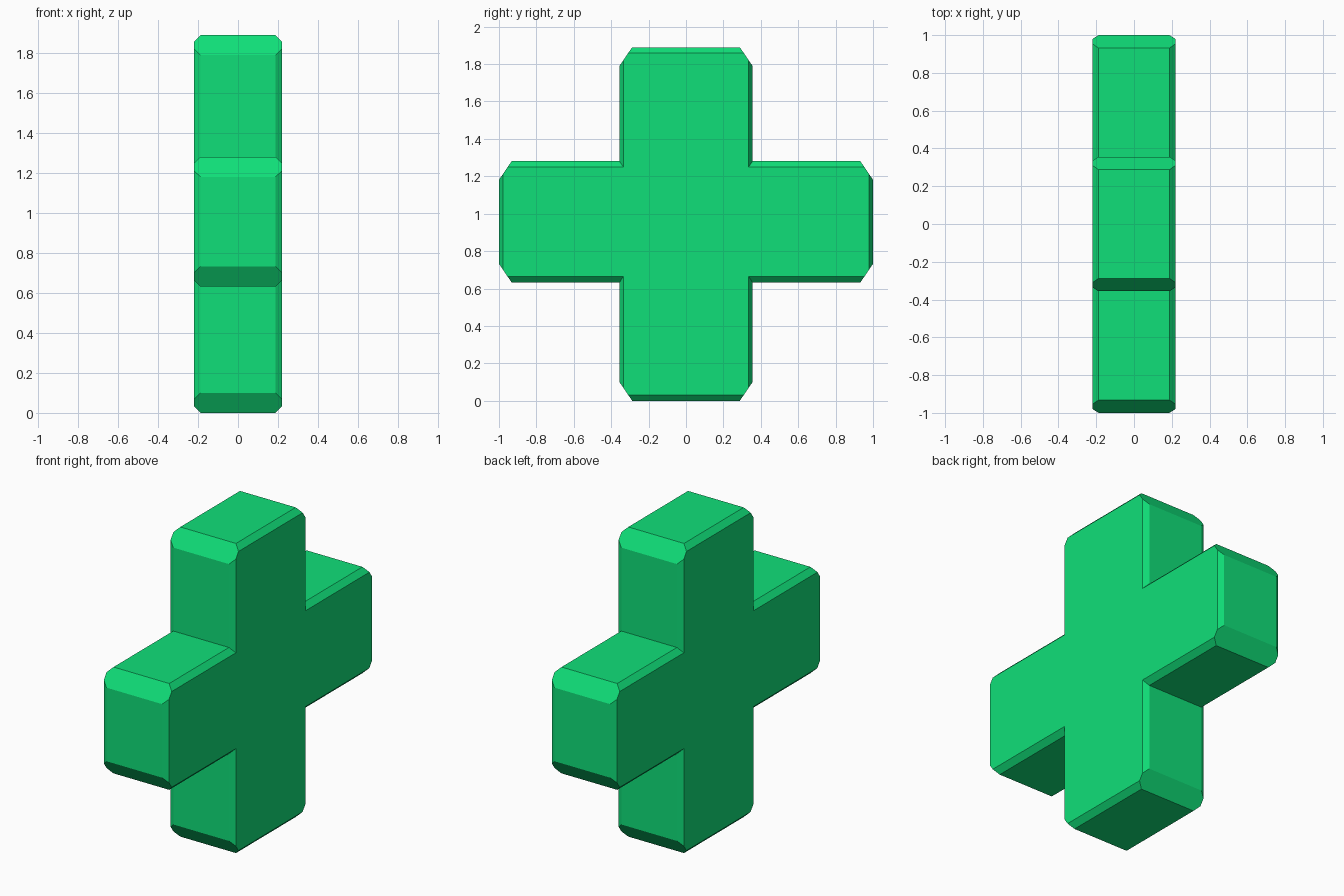
import bpy, bmesh

if "Cube" in bpy.data.objects:
    bpy.data.objects.remove(bpy.data.objects["Cube"])

HALF_X, FLAT_X = 0.22, 0.188     # outer half thickness, start of rim bevel
CUT_Y, CUT_Z = 0.068, 0.10       # corner chamfer sizes


def corner(y, z, inset_y, inset_z):
    """Two chamfer points of an outer corner, both on the same chamfer plane.
    Returned as (point on the horizontal side, point on the vertical side)."""
    sy = 1 if y > 0 else -1
    sz = 1 if z > 0.95 else -1
    a = (y - sy * CUT_Y * (1 - inset_z / CUT_Z), z - sz * inset_z)
    b = (y - sy * inset_y, z - sz * CUT_Z * (1 - inset_y / CUT_Y))
    return a, b


def cross_profile(iy, iz):
    """Cross outline in the YZ plane, inset by iy, iz, counter-clockwise."""
    w, low, high, top = 0.356, 0.632, 1.281, 1.89

    def c(y, z, side_first):
        a, b = corner(y, z, iy, iz)
        return [b, a] if side_first else [a, b]

    pts = c(w, 0, False) + [(w - iy, low + iz)]
    pts += c(1, low, False) + c(1, high, True) + [(w - iy, high - iz)]
    pts += c(w, top, True) + c(-w, top, False) + [(iy - w, high - iz)]
    pts += c(-1, high, False) + c(-1, low, True) + [(iy - w, low + iz)]
    pts += c(-w, 0, True)
    return pts


# Cross block: four stacked outlines bridged into a bevelled solid
bm = bmesh.new()
outer, cap = cross_profile(0, 0), cross_profile(0.021, 0.032)
rings = [[bm.verts.new((x, y, z)) for y, z in prof]
         for x, prof in ((-HALF_X, cap), (-FLAT_X, outer), (FLAT_X, outer), (HALF_X, cap))]
for r0, r1 in zip(rings, rings[1:]):
    for i in range(len(r0)):
        j = (i + 1) % len(r0)
        bm.faces.new((r0[i], r0[j], r1[j], r1[i]))
bm.faces.new(rings[0][::-1])
bm.faces.new(rings[-1])
bmesh.ops.recalc_face_normals(bm, faces=bm.faces)

# Merge the flat strips of each corner chamfer into one facet
bmesh.ops.dissolve_limit(bm, angle_limit=0.01, verts=bm.verts, edges=bm.edges)

mesh = bpy.data.meshes.new("cross_block")
bm.to_mesh(mesh)
bm.free()
obj = bpy.data.objects.new("cross_block", mesh)
bpy.context.collection.objects.link(obj)

# Green material
mat = bpy.data.materials.new("green")
mat.diffuse_color = (0.005, 0.74, 0.19, 1)
mat.use_nodes = True
mat.node_tree.nodes["Principled BSDF"].inputs["Base Color"].default_value = mat.diffuse_color
mesh.materials.append(mat)
